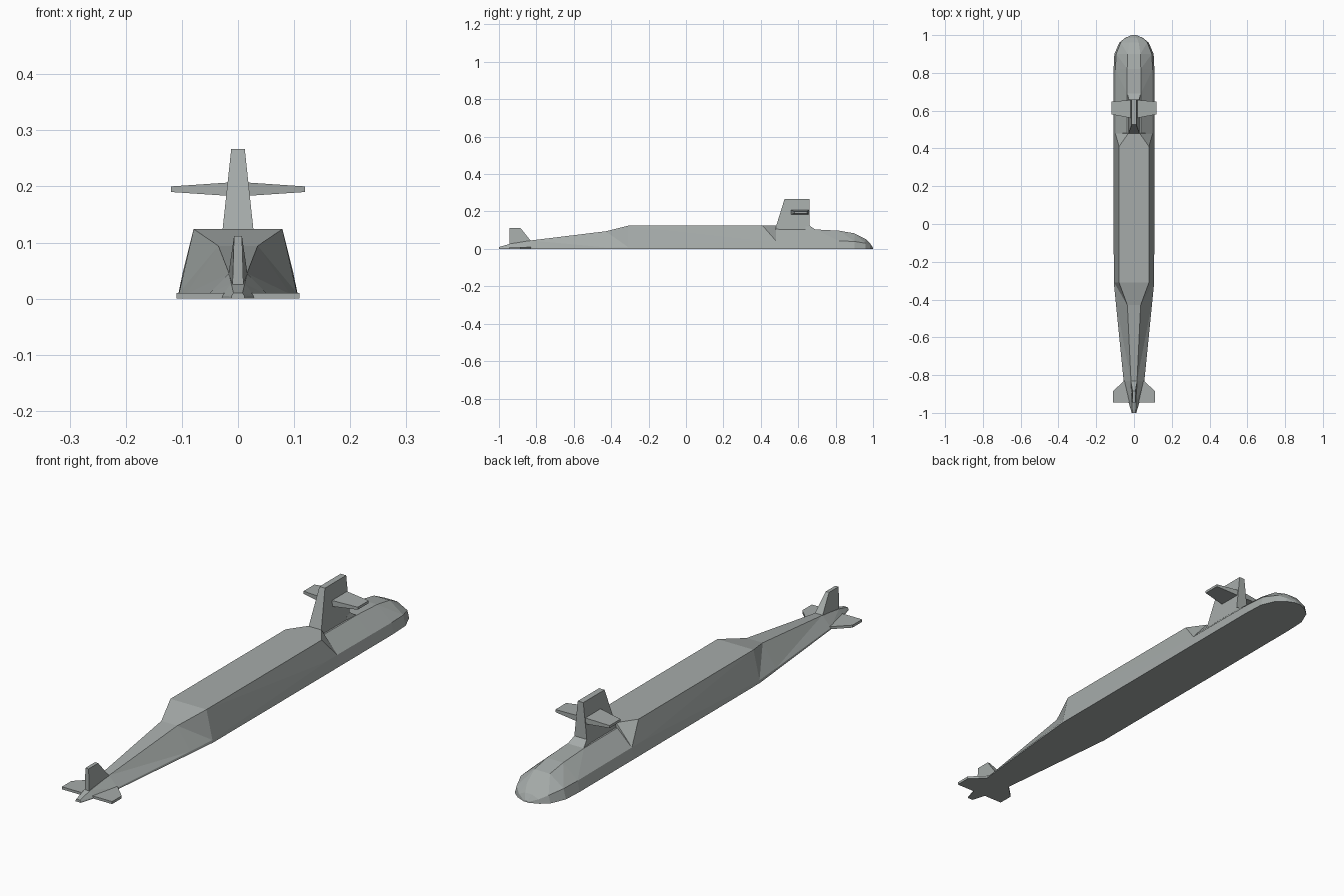
import bpy, bmesh

if "Cube" in bpy.data.objects:
    bpy.data.objects.remove(bpy.data.objects["Cube"])

# Dark grey-green paint
paint = bpy.data.materials.new("hull_paint")
paint.diffuse_color = (.38, .41, .40, 1)
paint.use_nodes = True
paint.node_tree.nodes["Principled BSDF"].inputs["Base Color"].default_value = paint.diffuse_color


def make_object(name, bm):
    bmesh.ops.recalc_face_normals(bm, faces=bm.faces)
    mesh = bpy.data.meshes.new(name)
    bm.to_mesh(mesh)
    bm.free()
    mesh.materials.append(paint)
    obj = bpy.data.objects.new(name, mesh)
    bpy.context.collection.objects.link(obj)
    return obj


def loft_hull(name, stations):
    """Skin mirrored stations: y, bottom x, chine x, chine z, deck x, deck z."""
    bm = bmesh.new()
    rings = []
    for y, bx, cx, cz, dx, dz in stations:
        half = [(bx, 0), (cx, cz), (dx, dz)]
        rings.append([[bm.verts.new((s * x, y, z)) for x, z in half] for s in (1, -1)])
    for a, b in zip(rings, rings[1:]):
        for (b0, c0, d0), (b1, c1, d1) in zip(a, b):
            bm.faces.new((b0, b1, c1, c0))
            bm.faces.new((c0, c1, d0))
            bm.faces.new((c1, d1, d0))
        for k in (0, 2):  # keel and deck strips
            bm.faces.new((a[0][k], b[0][k], b[1][k], a[1][k]))
    for ring in (rings[0], rings[-1]):
        bm.faces.new(ring[0] + ring[1][::-1])
    return make_object(name, bm)


def tapered_fin(name, root, tip):
    """Closed block between two matching outlines."""
    bm = bmesh.new()
    r = [bm.verts.new(p) for p in root]
    t = [bm.verts.new(p) for p in tip]
    n = len(r)
    bm.faces.new(r)
    bm.faces.new(t)
    for i in range(n):
        j = (i + 1) % n
        bm.faces.new((r[i], r[j], t[j], t[i]))
    return make_object(name, bm)


def flat_quad(w0, y0, w1, y1, z0, z1):
    return [(-w0, y0, z0), (w0, y0, z0), (w1, y1, z1), (-w1, y1, z1)]


def side_quad(x, y0, y1, z0, z1):
    return [(x, y0, z0), (x, y1, z0), (x, y1, z1), (x, y0, z1)]


# Hull, stern to bow
loft_hull("hull", [
    (-1.00, .012, .012, .004, .008, .010),
    (-0.94, .030, .029, .005, .012, .027),
    (-0.83, .055, .054, .006, .016, .045),
    (-0.43, .095, .093, .008, .035, .094),
    (-0.31, .107, .105, .010, .079, .124),
    (0.41, .108, .099, .044, .079, .124),
    (0.48, .108, .099, .044, .030, .124),
    (0.481, .108, .099, .044, .036, .105),
    (0.69, .108, .099, .043, .036, .104),
    (0.82, .108, .099, .042, .036, .097),
    (0.90, .104, .094, .040, .034, .083),
    (0.96, .078, .070, .030, .025, .053),
    (0.985, .048, .043, .016, .015, .028),
    (1.00, .012, .010, .003, .006, .006),
])

# Sail with the small fairing at its leading edge
tapered_fin("sail", flat_quad(.030, .475, .030, .66, .100, .100),
            flat_quad(.012, .527, .012, .66, .267, .267))
tapered_fin("sail_fairing", flat_quad(.031, .64, .035, .69, .100, .104),
            flat_quad(.027, .64, .027, .66, .125, .125))

# Rudder
tapered_fin("rudder", flat_quad(.010, -.945, .017, -.83, .015, .043),
            flat_quad(.007, -.945, .007, -.885, .112, .112))

# Sail planes and stern planes, both sides
for s, side in ((1, "right"), (-1, "left")):
    tapered_fin("sail_plane_" + side, side_quad(0, .558, .658, .182, .208),
                side_quad(s * .119, .58, .648, .190, .200))
    tapered_fin("stern_plane_" + side, side_quad(s * .02, -.945, -.797, 0, .010),
                side_quad(s * .11, -.945, -.885, 0, .010))
